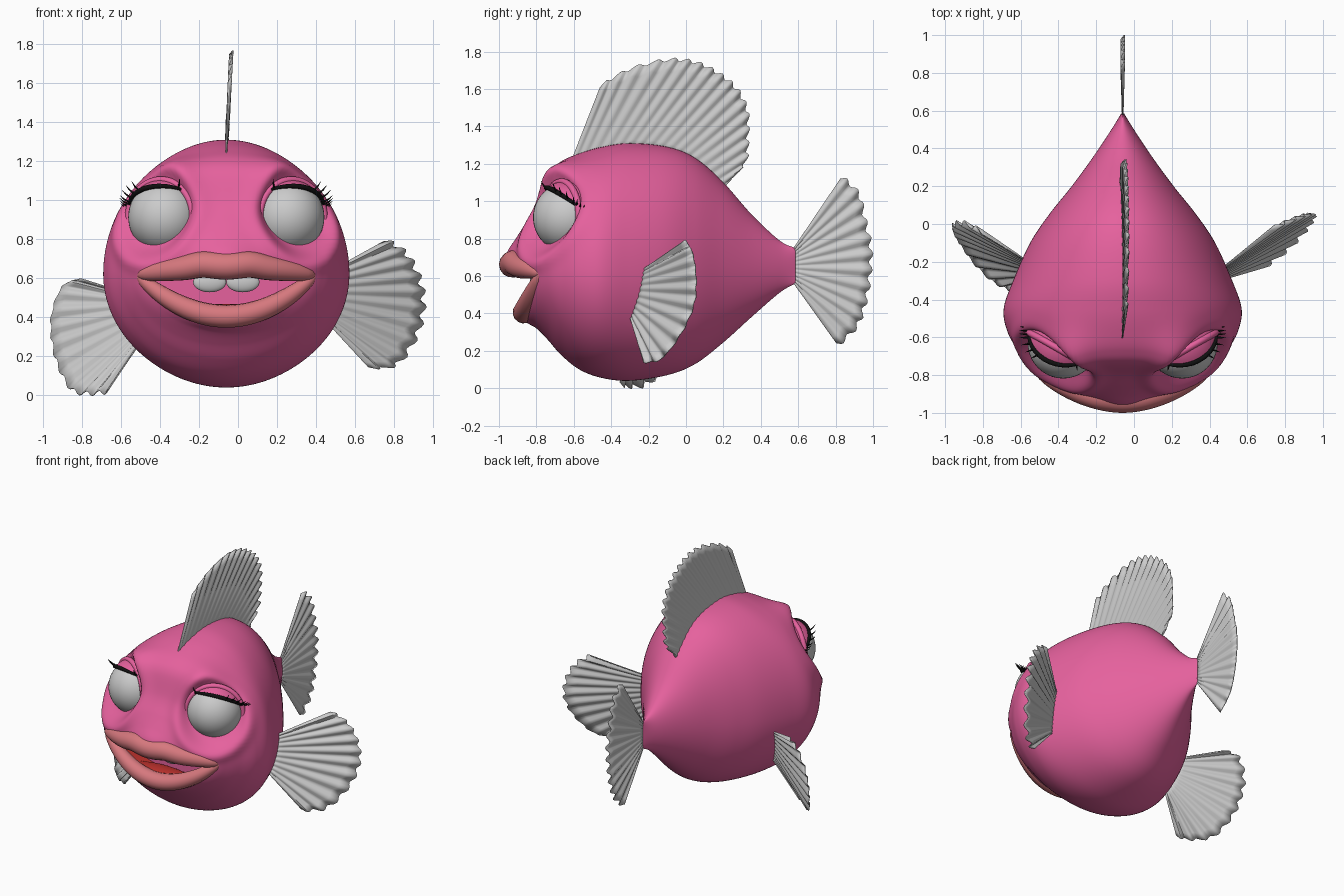
import bpy, bmesh, math
from mathutils import Vector

cube = bpy.data.objects.get("Cube")
if cube:
    bpy.data.objects.remove(cube, do_unlink=True)

MID = Vector((-0.06, 0, 0))  # the fish's own middle plane


def material(name, r, g, b):
    mat = bpy.data.materials.new(name)
    mat.use_nodes = True
    mat.diffuse_color = (r, g, b, 1)
    mat.node_tree.nodes["Principled BSDF"].inputs["Base Color"].default_value = (r, g, b, 1)
    return mat


PINK = material("pink skin", 0.79, 0.12, 0.34)
LIP = material("coral lips", 0.68, 0.19, 0.21)
RED = material("red mouth", 0.5, 0.03, 0.025)
GREY = material("pale grey", 0.6, 0.6, 0.6)
BLACK = material("black lashes", 0.005, 0.005, 0.005)


def spline(points, u):
    """Smooth curve through points of any dimension, u from 0 to 1."""
    f = u * (len(points) - 1)
    i = min(int(f), len(points) - 2)
    t = f - i
    b, c = Vector(points[i]), Vector(points[i + 1])
    a = Vector(points[i - 1]) if i else b
    d = Vector(points[i + 2]) if i + 2 < len(points) else c
    return (b * 2 + (c - a) * t + (a * 2 - b * 5 + c * 4 - d) * (t * t)
            + (b * 3 - a - c * 3 + d) * (t ** 3)) * 0.5


def smooth(obj, angle=50):
    bpy.ops.object.select_all(action="DESELECT")
    obj.select_set(True)
    bpy.context.view_layer.objects.active = obj
    bpy.ops.object.shade_smooth_by_angle(angle=math.radians(angle))


def add_mesh(name, bm, mat):
    bmesh.ops.recalc_face_normals(bm, faces=bm.faces[:])
    mesh = bpy.data.meshes.new(name)
    bm.to_mesh(mesh)
    bm.free()
    mesh.materials.append(mat)
    obj = bpy.data.objects.new(name, mesh)
    bpy.context.collection.objects.link(obj)
    return obj


def skin(bm, rows, closed):
    """Bridge rows of points with quads."""
    rows = [[bm.verts.new(p) for p in row] for row in rows]
    for a, b in zip(rows, rows[1:]):
        n = len(a)
        for j in range(n if closed else n - 1):
            k = (j + 1) % n
            bm.faces.new((a[j], a[k], b[k], b[j]))
    if closed:
        bm.faces.new(rows[0])
        bm.faces.new(rows[-1])


def ball(name, centre, size, mat, cut=None):
    bm = bmesh.new()
    bmesh.ops.create_uvsphere(bm, u_segments=40, v_segments=24, radius=1)
    for v in bm.verts:
        v.co = Vector(centre) + Vector(a * b for a, b in zip(v.co, size))
    if cut:
        bmesh.ops.bisect_plane(bm, geom=bm.verts[:] + bm.edges[:] + bm.faces[:],
                               plane_co=cut[0], plane_no=cut[1], clear_inner=True)
    obj = add_mesh(name, bm, mat)
    smooth(obj)
    return obj


def tubes(name, paths, depth, mat):
    """Round tubes; each path is a list of (point, relative radius)."""
    curve = bpy.data.curves.new(name, "CURVE")
    curve.dimensions = "3D"
    curve.bevel_depth = depth
    curve.bevel_resolution = 5
    curve.use_fill_caps = True
    for path in paths:
        line = curve.splines.new("POLY")
        line.points.add(len(path) - 1)
        for p, (co, r) in zip(line.points, path):
            p.co = (*co, 1)
            p.radius = r
    curve.materials.append(mat)
    obj = bpy.data.objects.new(name, curve)
    bpy.context.collection.objects.link(obj)
    return obj


def eye_frame(s):
    """Centre and looking direction of one eye."""
    return MID + Vector((s * 0.315, -0.63, 0.913)), Vector((s * 0.5, -0.86, 0.03)).normalized()


def sculpt(p):
    """Raise the brows and push in the eye sockets."""
    shift = Vector()
    for s in (-1, 1):
        brow = MID + Vector((s * 0.3, -0.68, 1.14))
        shift += Vector((0, -0.035, 0.045)) * math.exp(-((p - brow).length / 0.14) ** 2)
        c, n = eye_frame(s)
        q = p - c
        along = q.dot(n)
        d = (q - n * along).length
        inner = 1 / (1 + math.exp((d - 0.185) / 0.02))
        rim = math.exp(-((d - 0.25) / 0.045) ** 2)
        front = min(1, max(0, (along + 0.06) / 0.14))
        shift += n * (0.02 * rim - 0.08 * inner) * front * front * (3 - 2 * front)
    return p + shift


# Body: sections of (y, half width, top, bottom, height of widest point)
SECTIONS = [
    (.585, .008, .75, .56, .65), (.5, .06, .79, .51, .65), (.35, .16, .93, .38, .65),
    (.2, .27, 1.1, .245, .65), (.05, .39, 1.23, .13, .64), (-.1, .49, 1.29, .07, .63),
    (-.3, .58, 1.31, .04, .62), (-.45, .63, 1.29, .055, .62), (-.57, .61, 1.255, .1, .63),
    (-.67, .555, 1.21, .18, .64), (-.74, .505, 1.14, .26, .64), (-.8, .44, .98, .32, .63),
    (-.86, .33, .88, .36, .63), (-.91, .22, .8, .45, .63), (-.95, .11, .74, .56, .64),
    (-.97, .03, .68, .62, .65)]
rows = []
for i in range(181):
    y, w, top, low, mid = spline(SECTIONS, i / 180)
    row = []
    for j in range(144):
        a = math.tau * j / 144
        h = top - mid if math.sin(a) > 0 else mid - low
        row.append(sculpt(MID + Vector((w * math.cos(a), y, mid + h * math.sin(a)))))
    rows.append(row)
bm = bmesh.new()
skin(bm, rows, True)
body = add_mesh("body", bm, PINK)

# Mouth cavity, carved out of the body
rows = []
for i in range(25):
    t = i / 12 - 1
    low = 0.42 + 0.19 * t * t
    rows.append([MID + Vector((0.45 * t, y, z))
                 for y, z in ((-1.2, low), (-0.7, low), (-0.7, 0.63), (-1.2, 0.63))])
bm = bmesh.new()
skin(bm, rows, True)
cutter = add_mesh("mouth_cutter", bm, PINK)
cutter.hide_render = True
cut = body.modifiers.new("mouth", "BOOLEAN")
cut.operation = "DIFFERENCE"
cut.solver = "EXACT"
cut.object = cutter
smooth(body, 70)
bpy.ops.object.modifier_move_to_index(modifier="mouth", index=0)
bpy.ops.object.modifier_apply(modifier="mouth")
bpy.data.objects.remove(cutter, do_unlink=True)

# Red floor of the mouth
body.data.materials.append(RED)
for face in body.data.polygons:
    if face.normal.z > 0.6 and face.center.y < -0.7 and face.center.z < 0.615:
        face.material_index = 1

# Lips
upper, lower = [], []
for i in range(41):
    t = i / 20 - 1
    full = math.sqrt(max(0, 1 - t * t))
    bow = 0.012 * math.exp(-((abs(t) - 0.27) / 0.15) ** 2)
    upper.append((MID + Vector((0.45 * t, -0.93 + 0.15 * abs(t) ** 1.8,
                                0.615 + 0.046 * full ** 2 + bow)), 0.2 + 0.8 * full))
    lower.append((MID + Vector((0.45 * t, -0.868 + 0.09 * t * t,
                                0.405 + 0.205 * t * t)), 0.2 + 0.64 * full))
tubes("upper_lip", [upper], 0.07, LIP)
tubes("lower_lip", [lower], 0.07, LIP)

# Teeth and tongue
for s, side in ((-1, "right"), (1, "left")):
    ball(side + "_tooth", MID + Vector((s * 0.085, -0.81, 0.58)), (0.085, 0.025, 0.052), GREY)
ball("tongue", MID + Vector((0, -0.79, 0.435)), (0.24, 0.08, 0.034), RED)

# Eyes, lids and lashes
for s, side in ((-1, "right"), (1, "left")):
    c, n = eye_frame(s)
    ball(side + "_eye", c, [0.188] * 3, GREY)
    bpy.ops.mesh.primitive_torus_add(location=c + n * 0.045, major_radius=0.19, minor_radius=0.018,
                                     major_segments=56, minor_segments=12,
                                     rotation=n.to_track_quat("Z", "Y").to_euler())
    rim = bpy.context.object
    rim.name = side + "_eye_rim"
    rim.data.materials.append(PINK)
    smooth(rim)
    up = Vector((-0.13 * s, 0.72, 1)).normalized()
    hub = c + up * 0.06
    ball(side + "_upper_lid", c, [0.196] * 3, PINK, (hub, up))
    u = (n - up * n.dot(up)).normalized()
    v = up.cross(u) * s
    arc = []
    for i in range(25):
        a = math.radians(-70 + 146 * i / 24)
        arc.append((hub + (u * math.cos(a) + v * math.sin(a)) * 0.189,
                    0.35 + 0.65 * math.sin(math.pi * i / 24)))
    paths = [arc]
    for i in (1, 3, 14, 16, 18, 20, 21, 22, 23, 24):
        p = arc[i][0]
        out = (p - hub).normalized() + Vector((s * 0.2, 0, 0.5))
        paths.append([(p, 0.45), (p + out * 0.025, 0.3), (p + out * 0.042 + Vector((0, 0, 0.008)), 0.06)])
    tubes(side + "_lashes", paths, 0.013, BLACK)


def fin(name, root, edge, ribs, pleat):
    """Pleated fan between a root line and a scalloped outer edge."""
    out = spline(edge, 0.5) - spline(root, 0.5)
    normal = out.cross(Vector(edge[-1]) - Vector(edge[0])).normalized()
    cols = []
    for i in range(ribs * 6 + 1):
        f = i / (ribs * 6)
        a, b = spline(root, f), spline(edge, f)
        wave = math.cos(math.tau * f * ribs)
        b = b - (b - a).normalized() * 0.012 * (1 + wave)
        cols.append([a.lerp(b, k / 8) + normal * pleat * wave * (0.15 + 0.85 * k / 8)
                     for k in range(9)])
    bm = bmesh.new()
    skin(bm, cols, False)
    obj = add_mesh(name, bm, GREY)
    thick = obj.modifiers.new("thickness", "SOLIDIFY")
    thick.thickness = 0.006
    thick.offset = 0
    smooth(obj, 60)


def upright(points, lean=0):
    return [(MID.x + lean * (z - 1.25), y, z) for y, z in points]


fin("tail_fin", upright([(.57, .74), (.57, .57)]),
    upright([(.84, 1.14), (.93, 1.05), (.97, .9), (1.0, .75), (.995, .6), (.97, .45), (.92, .32), (.82, .22)]),
    12, 0.009)
fin("dorsal_fin", upright([(-.62, 1.2), (-.3, 1.27), (0, 1.22), (.2, 1.05)], 0.05),
    upright([(-.45, 1.63), (-.3, 1.715), (-.1, 1.765), (.05, 1.755), (.17, 1.7), (.27, 1.62),
             (.335, 1.5), (.34, 1.35), (.325, 1.21), (.21, 1.09)], 0.05),
    18, 0.008)
fin("left_side_fin", [(.46, -.24, .63), (.45, -.3, .38)],
    [(.77, 0, .8), (.87, .04, .73), (.94, .06, .6), (.96, .05, .45), (.92, -.02, .29),
     (.82, -.13, .15), (.69, -.23, .13)], 11, 0.012)
fin("right_side_fin", [(-.56, -.2, .52), (-.5, -.28, .27)],
    [(-.82, -.03, .6), (-.91, .01, .56), (-.965, 0, .42), (-.965, -.04, .28), (-.93, -.1, .14),
     (-.86, -.2, .02), (-.76, -.3, 0), (-.67, -.35, .01)], 11, 0.012)
